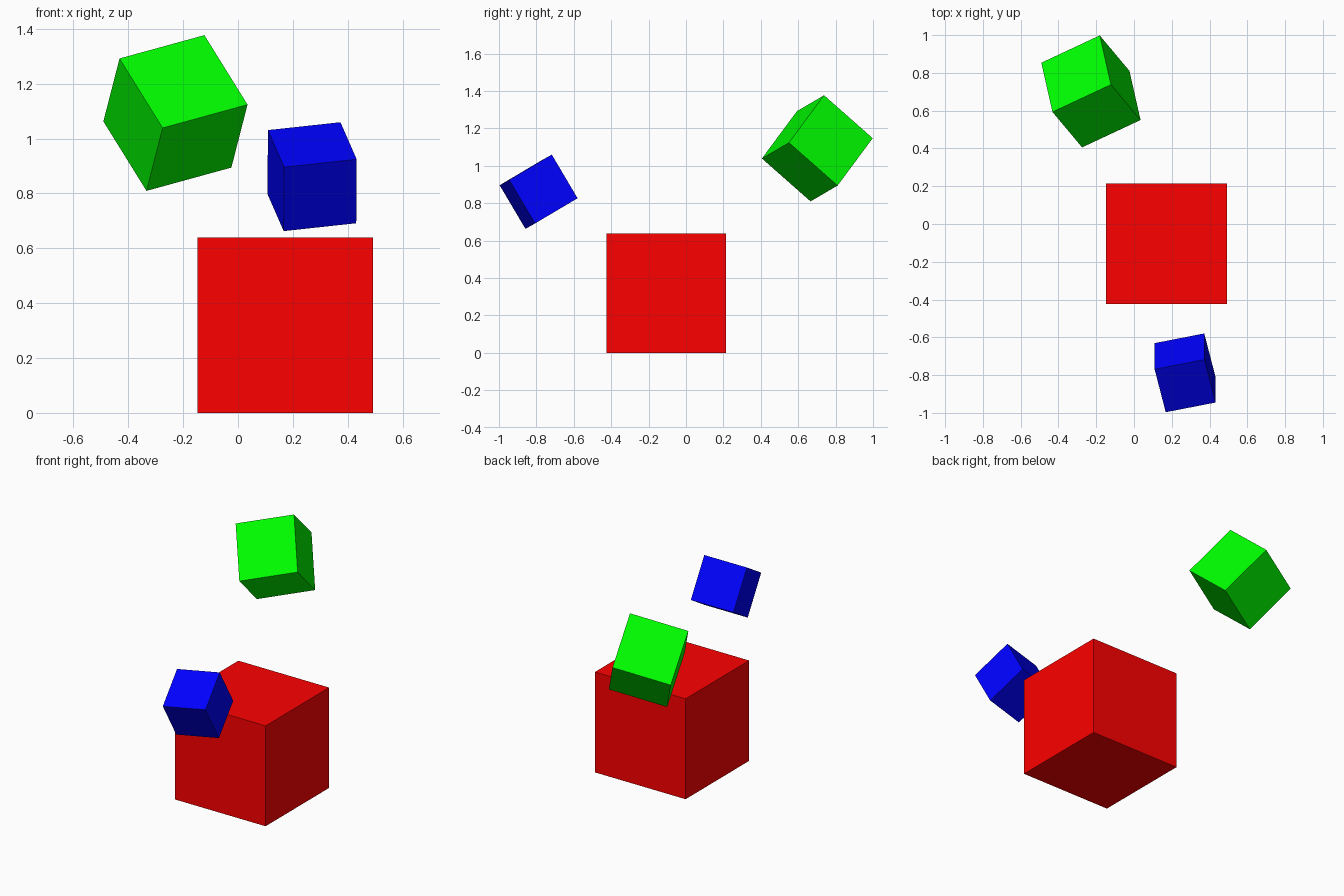
import bpy
from mathutils import Matrix, Vector

if "Cube" in bpy.data.objects:
    bpy.data.objects.remove(bpy.data.objects["Cube"])


def cube(name, color, side, center, edge_a=(1, 0, 0), edge_b=(0, 1, 0)):
    """Coloured cube whose edges follow the two given directions."""
    x = Vector(edge_a).normalized()
    z = x.cross(Vector(edge_b)).normalized()
    y = z.cross(x)
    bpy.ops.mesh.primitive_cube_add(size=side)
    ob = bpy.context.object
    ob.name = name
    ob.matrix_world = Matrix.Translation(center) @ Matrix((x, y, z)).transposed().to_4x4()
    mat = bpy.data.materials.new(name + "_color")
    mat.diffuse_color = (*color, 1)
    mat.use_nodes = True
    mat.node_tree.nodes["Principled BSDF"].inputs["Base Color"].default_value = mat.diffuse_color
    ob.data.materials.append(mat)
    return ob


# Large cube resting on the ground
cube("red_cube", (1, 0, 0), 0.639, (0.172, -0.105, 0.3195))

# Tilted cube floating at the back left
cube("green_cube", (0, 1, 0), 0.352, (-0.228, 0.702, 1.093),
     (0.31, 0.145, 0.085), (0.06, -0.26, 0.23))

# Tilted cube floating at the front right
cube("blue_cube", (0, 0, 1), 0.271, (0.270, -0.788, 0.861),
     (0.267, 0.052, 0.029), (0.059, -0.226, -0.134))
